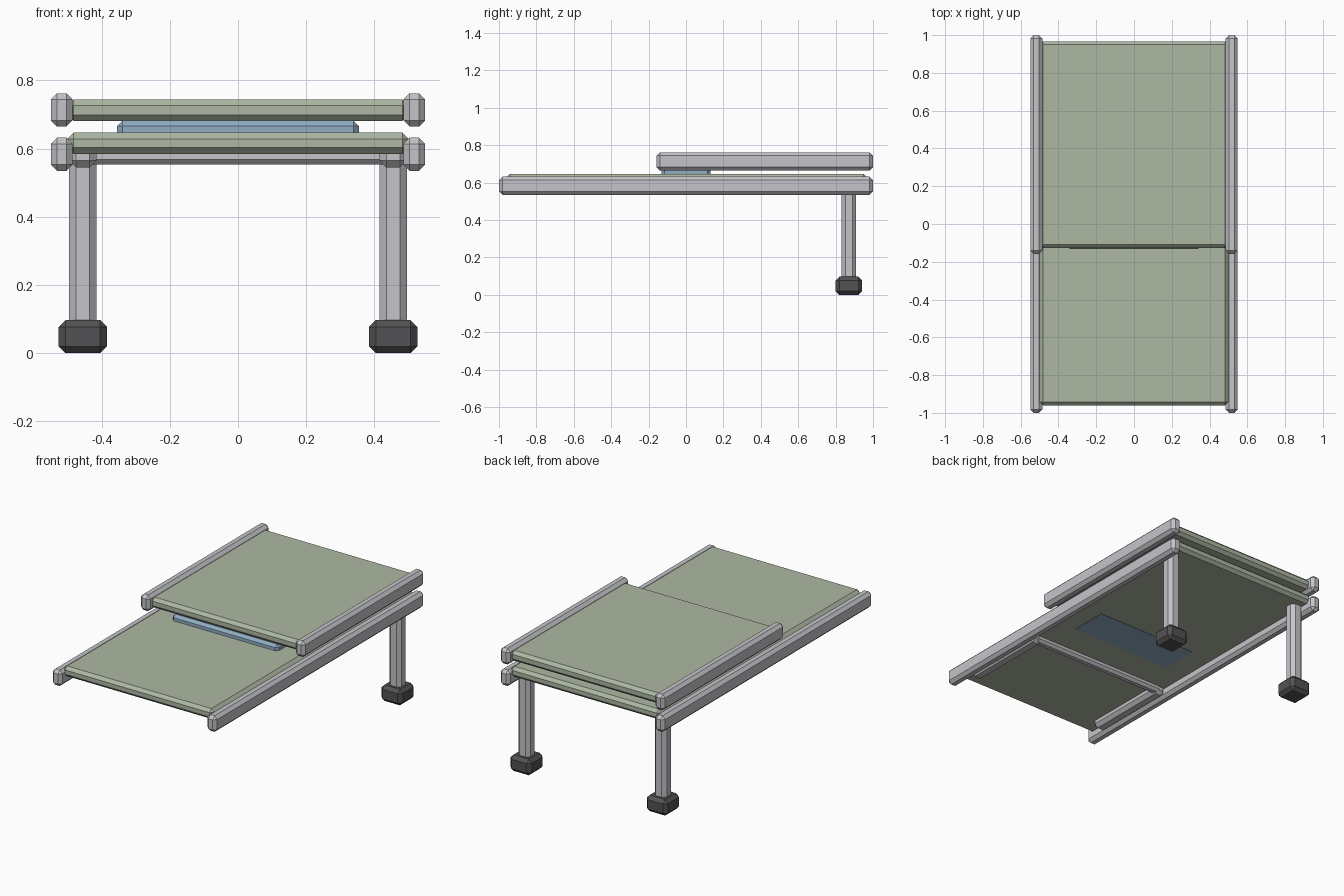
import bpy, bmesh

if "Cube" in bpy.data.objects:
    bpy.data.objects.remove(bpy.data.objects["Cube"])


def material(name, rgb):
    m = bpy.data.materials.new(name)
    m.diffuse_color = (*rgb, 1)
    m.use_nodes = True
    m.node_tree.nodes["Principled BSDF"].inputs["Base Color"].default_value = m.diffuse_color
    return m


GREEN = material("sage_green", (0.42, 0.48, 0.37))
METAL = material("light_metal", (0.56, 0.56, 0.59))
RUBBER = material("dark_rubber", (0.085, 0.085, 0.09))
BLUE = material("soft_blue", (0.28, 0.42, 0.54))


def box(name, x, y, z, bevel, mat):
    """Chamfered box spanning the given (min, max) ranges."""
    bm = bmesh.new()
    bmesh.ops.create_cube(bm, size=1)
    for v in bm.verts:
        v.co = [r[0] if c < 0 else r[1] for c, r in zip(v.co, (x, y, z))]
    bmesh.ops.bevel(bm, geom=bm.edges[:], offset=bevel, segments=1,
                    affect='EDGES', clamp_overlap=True)
    me = bpy.data.meshes.new(name)
    bm.to_mesh(me)
    bm.free()
    me.materials.append(mat)
    ob = bpy.data.objects.new(name, me)
    bpy.context.collection.objects.link(ob)
    return ob


def pair(name, x, y, z, bevel, mat):
    """Left and right copies mirrored across x = 0."""
    box(name + "_right", x, y, z, bevel, mat)
    box(name + "_left", (-x[1], -x[0]), y, z, bevel, mat)


# Lower deck and its side rails
box("lower_panel", (-0.5, 0.5), (-0.96, 0.967), (0.585, 0.647), 0.018, GREEN)
pair("lower_rail", (0.485, 0.549), (-1, 1), (0.535, 0.632), 0.018, METAL)

# Upper deck and its side rails
box("upper_panel", (-0.5, 0.5), (-0.127, 0.967), (0.681, 0.744), 0.018, GREEN)
pair("upper_rail", (0.485, 0.549), (-0.158, 1), (0.665, 0.762), 0.018, METAL)

# Spacer joining the decks, just showing through the underside
box("spacer", (-0.355, 0.355), (-0.13, 0.13), (0.584, 0.682), 0.016, BLUE)

# Standing legs with block feet
pair("back_leg", (0.415, 0.495), (0.832, 0.91), (0.06, 0.61), 0.02, METAL)
pair("foot", (0.384, 0.526), (0.8, 0.942), (0, 0.097), 0.02, RUBBER)

# Folded front legs and their crossbar
pair("folded_leg", (0.415, 0.495), (-0.86, -0.31), (0.545, 0.62), 0.02, METAL)
box("crossbar", (-0.46, 0.46), (-0.36, -0.305), (0.553, 0.61), 0.015, METAL)
